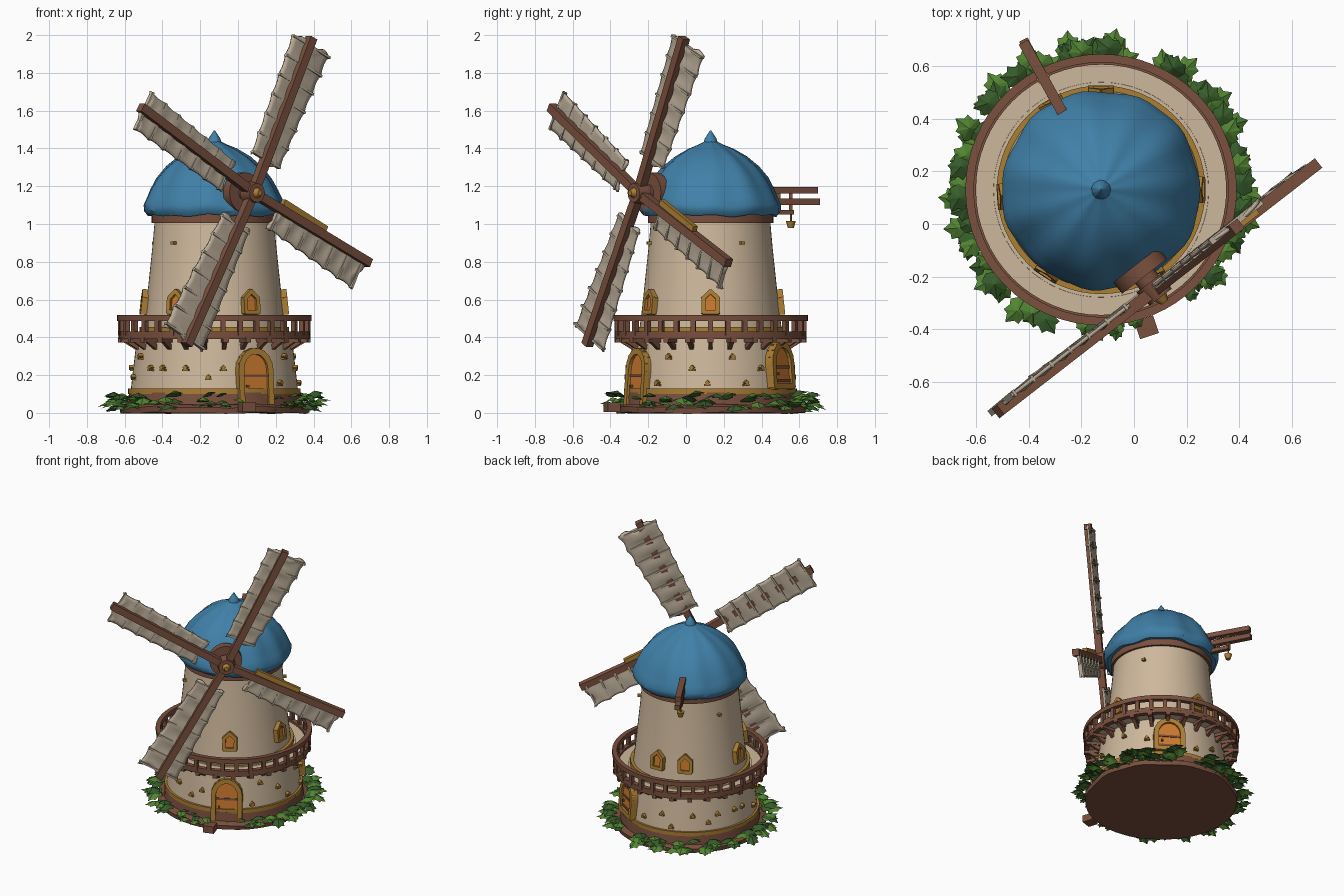
import bpy, bmesh, math, random
from mathutils import Matrix, Vector

if "Cube" in bpy.data.objects:
    bpy.data.objects.remove(bpy.data.objects["Cube"])

random.seed(4)
CX, CY = -0.125, 0.13          # tower axis
R = math.radians


def mat(name, r, g, b):
    m = bpy.data.materials.new(name)
    m.diffuse_color = [(c / 255 / 12.92 if c < 11 else ((c / 255 + .055) / 1.055) ** 2.4) for c in (r, g, b)] + [1]
    m.use_nodes = True
    m.node_tree.nodes["Principled BSDF"].inputs["Base Color"].default_value = m.diffuse_color
    return m


PLASTER = mat("plaster", 206, 184, 156)
CANVAS = mat("canvas", 186, 172, 152)
BLUE = mat("roof blue", 64, 128, 168)
BROWN = mat("wood brown", 122, 80, 62)
OCHRE = mat("ochre trim", 172, 126, 52)
ORANGE = mat("door orange", 204, 122, 46)
GREEN = mat("leaf green", 82, 132, 50)
DARKGREEN = mat("dark leaf green", 54, 92, 42)


def finish(name, bm, material, smooth=None):
    bmesh.ops.recalc_face_normals(bm, faces=bm.faces)
    me = bpy.data.meshes.new(name)
    bm.to_mesh(me)
    bm.free()
    me.materials.append(material)
    ob = bpy.data.objects.new(name, me)
    bpy.context.collection.objects.link(ob)
    if smooth:
        bpy.ops.object.select_all(action='DESELECT')
        bpy.context.view_layer.objects.active = ob
        ob.select_set(True)
        bpy.ops.object.shade_smooth_by_angle(angle=R(smooth))
    return ob


def lathe(name, profile, material, segs=64, wobble=0, closed=False):
    """Revolve (radius, z) points around the tower axis."""
    bm = bmesh.new()
    rings = []
    for r, z in profile:
        ring = []
        for i in range(segs):
            a = 2 * math.pi * i / segs
            w = wobble * (math.sin(5 * a + 9 * z) + math.sin(11 * a + 1)) * min(1, r * 3)
            ring.append(bm.verts.new((CX + (r + w) * math.cos(a), CY + (r + w) * math.sin(a), z + w)))
        rings.append(ring)
    pairs = list(zip(rings, rings[1:])) + ([(rings[-1], rings[0])] if closed else [])
    for lo, hi in pairs:
        for i in range(segs):
            j = (i + 1) % segs
            bm.faces.new((lo[i], lo[j], hi[j], hi[i]))
    if not closed:
        bm.faces.new(rings[0])
        bm.faces.new(rings[-1])
    return finish(name, bm, material, 35)


def hoop(name, r0, r1, z0, z1, material):
    return lathe(name, [(r0, z0), (r1, z0), (r1, z1), (r0, z1)], material, closed=True)


def place(deg, r, z, lean=0):
    """Frame on the tower: X tangent, Y outward, Z up."""
    return (Matrix.Translation((CX, CY, 0)) @ Matrix.Rotation(R(deg - 90), 4, 'Z')
            @ Matrix.Translation((0, r, z)) @ Matrix.Rotation(R(lean), 4, 'X'))


def box(bm, m, loc, size):
    bmesh.ops.create_cube(bm, size=1, matrix=m @ Matrix.Translation(loc) @ Matrix.Diagonal((*size, 1)))


def beam(bm, p, q, w, d, m=Matrix(), side=(0, 1, 0)):
    """Bar from p to q, w wide, d deep along the 'side' direction."""
    p, q = Vector(p), Vector(q)
    z = (q - p).normalized()
    x = Vector(side).cross(z).normalized()
    f = Matrix((x, z.cross(x), z)).transposed().to_4x4()
    f.translation = (p + q) / 2
    box(bm, m @ f, (0, 0, 0), (w, d, (q - p).length))


def rod(bm, p, q, r0, r1, n=12):
    p, q = Vector(p), Vector(q)
    f = (q - p).to_track_quat('Z', 'Y').to_matrix().to_4x4()
    f.translation = (p + q) / 2
    bmesh.ops.create_cone(bm, cap_ends=True, segments=n, radius1=r0, radius2=r1, depth=(q - p).length, matrix=f)


def prism(bm, m, outline, y0, y1):
    a = [bm.verts.new(m @ Vector((x, y0, z))) for x, z in outline]
    b = [bm.verts.new(m @ Vector((x, y1, z))) for x, z in outline]
    bm.faces.new(a)
    bm.faces.new(b)
    for i in range(len(a)):
        j = (i + 1) % len(a)
        bm.faces.new((a[i], a[j], b[j], b[i]))


# Base, walls and trims
lathe("base_plinth", [(.50, 0), (.505, .03), (.485, .042)], BROWN, 48, .003)
lathe("base_course", [(.462, .03), (.455, .105)], BROWN, 48, .002)
lathe("lower_wall", [(.445, .1), (.436, .18), (.422, .3), (.408, .42)], PLASTER)
hoop("base_trim", .42, .457, .10, .128, OCHRE)
lathe("upper_wall", [(.382, .40), (.362, .56), (.345, .72), (.328, .88), (.314, 1.04)], PLASTER)
hoop("upper_trim", .35, .396, .41, .455, OCHRE)
hoop("eave_band", .29, .332, 1.005, 1.06, BROWN)
lathe("roof", [(.30, 1.05), (.355, 1.045), (.374, 1.07), (.376, 1.10), (.356, 1.14), (.338, 1.18), (.305, 1.24),
               (.255, 1.30), (.19, 1.355), (.12, 1.397), (.065, 1.42), (.036, 1.435), (.031, 1.452),
               (.016, 1.475), (.003, 1.495)], BLUE, 64, .004)

# Gallery: floor, rails, posts, brackets
hoop("gallery_floor", .36, .49, .395, .415, PLASTER)
hoop("gallery_floor_rim", .475, .508, .39, .43, BROWN)
hoop("gallery_handrail", .483, .515, .487, .518, BROWN)
bm = bmesh.new()
for i in range(34):
    box(bm, place(i * 360 / 34, .497, .455), (0, 0, 0), (.026, .026, .09))
finish("gallery_posts", bm, BROWN)
bm = bmesh.new()
for i in range(26):
    m = place(i * 360 / 26, 0, 0)
    box(bm, m, (0, .46, .385), (.03, .10, .026))
    beam(bm, (0, .41, .345), (0, .475, .385), .026, .022, m, (1, 0, 0))
finish("gallery_brackets", bm, BROWN)


# Arched doors and pointed windows
def opening(name, deg, r, z, lean, outline, bar, open_bottom):
    m = place(deg, r, z, lean)
    bm = bmesh.new()
    prism(bm, m, outline, -.05, .016)
    finish(name + "_panel", bm, ORANGE)
    bm = bmesh.new()
    n = len(outline)
    for i in range(n - 1 if open_bottom else n):
        p, q = Vector(outline[i]), Vector(outline[(i + 1) % n])
        e = (q - p).normalized() * bar * .25
        p, q = p - e, q + e
        beam(bm, (p.x, -.005, p.y), (q.x, -.005, q.y), bar, .075, m)
    finish(name + "_frame", bm, OCHRE)
    return m


def arch(w, h):
    return [(w, 0)] + [(w * math.cos(R(t)), h + w * 1.15 * math.sin(R(t))) for t in range(0, 181, 20)] + [(-w, 0)]


for name, deg, z, h in (("front_door", -61, .035, .19), ("rear_door", 57, .14, .12)):
    m = opening(name, deg, .438, z, 4, arch(.088, h), .032, name == "front_door")
    bm = bmesh.new()
    for k in (.25, .85):
        box(bm, m, (0, .018, h * k), (.15, .006, .014))
    box(bm, m, (.05, .022, h * .55), (.014, .014, .014))
    finish(name + "_straps", bm, BROWN)
for i, deg in enumerate((-123, -59, 0, 90, 120, 184)):
    opening("window_%d" % (i + 1), deg, .362, .53, 6,
            [(.038, 0), (.038, .075), (0, .112), (-.038, .075), (-.038, 0)], .022, False)
bm = bmesh.new()
box(bm, place(-71.7, .55, .03), (0, 0, 0), (.075, .07, .05))
finish("door_step", bm, BROWN)

# Small ochre studs on the walls
bm = bmesh.new()
for i in range(26):
    deg, z = i * 360 / 26 + random.uniform(-4, 4), random.choice((.16, .19, .24, .30))
    if min(abs(deg - 299), abs(deg - 57)) > 17:
        m = place(deg, .446 - .1 * (z - .1), z)
        box(bm, m @ Matrix.Rotation(R(45), 4, 'Y'), (0, 0, 0), (.02, .04, .02))
        box(bm, m, (0, 0, -.012), (.034, .03, .01))
for deg in (-75, 30, 160, 230):
    box(bm, place(deg, .333, .9), (0, 0, 0), (.022, .03, .016))
finish("wall_studs", bm, OCHRE)

# Leaf clumps around the base
leaf = [(0, 0), (.03, .0), (.05, .03), (.036, .048), (.04, .075), (.02, .078), (0, .105)]
leaf += [(-x, y) for x, y in leaf[-2:0:-1]]
leafbm = [bmesh.new(), bmesh.new()]
clumps = [(a, 1) for a in (84, 101, 118, 139, 160, 180, 200, 219, 239, 59, 40, 21, 2, -18)]
clumps += [(-35, .8), (-46, .5), (-82, .6), (-97, .7)]
for deg, s in clumps:
    for k in range(6):
        b = leafbm[k % 2]
        m = (place(deg + random.uniform(-7, 7), .475 + .02 * (k % 3), .02 + .013 * k)
             @ Matrix.Rotation(R((k - 2.5) * 24), 4, 'Z')
             @ Matrix.Rotation(R(random.uniform(-8, 32)), 4, 'X') @ Matrix.Scale(s, 4))
        pts = [b.verts.new(m @ Vector((x, y, -2.5 * x * x - 2 * y * y * (y > .07)))) for x, y in leaf]
        mid = b.verts.new(m @ Vector((0, .05, .014)))
        for i in range(len(pts)):
            b.faces.new((pts[i], pts[(i + 1) % len(pts)], mid))
for b in leafbm:
    for v in b.verts:
        v.co.z = max(v.co.z, .004)
finish("leaves_light", leafbm[0], GREEN)
finish("leaves_dark", leafbm[1], DARKGREEN)

# Rotor: frame with E sideways, Z up, N facing out
E, N, UP = Vector((.79, .613, 0)).normalized(), Vector((.613, -.79, 0)).normalized(), Vector((0, 0, 1))
HUB = Vector((.08, -.25, 1.165))
bm = bmesh.new()
rod(bm, HUB - N * .12, HUB - N * .065, .108, .108, 20)
finish("hub_plate", bm, BROWN, 35)
bm = bmesh.new()
rod(bm, HUB - N * .22, HUB + N * .02, .045, .045)
rod(bm, HUB - N * .035, HUB + N * .035, .062, .052)
finish("hub_axle", bm, BROWN, 35)
bm = bmesh.new()
rod(bm, HUB + N * .03, HUB + N * .06, .03, .015)
finish("hub_cap", bm, OCHRE, 35)

# Spars and canvas sails: (angle, length, clockwise width in/out, counter-clockwise width in/out)
SAILS = ((64.5, .91, .115, .165, .09, .11), (149, .88, .085, .115, .10, .115),
         (241, .92, .115, .165, .085, .12), (334.4, .86, .125, .165, 0, 0))
ROWS, COLS, PANELS = 24, 10, 6
for i, (deg, length, cw0, cw1, cc0, cc1) in enumerate(SAILS):
    A = E * math.cos(R(deg)) + UP * math.sin(R(deg))
    m = Matrix((A, N.cross(A), N)).transposed().to_4x4()
    m.translation = HUB
    bm = bmesh.new()
    beam(bm, (0, 0, 0), (length, 0, 0), .046, .046, m)
    finish("spar_%d" % (i + 1), bm, BROWN)
    bm, grid = bmesh.new(), []
    r0, r1 = .19, length - .03
    for j in range(ROWS + 1):
        f = j / ROWS
        puff = abs(math.sin(math.pi * f * PANELS))
        lo = -(cw0 + (cw1 - cw0) * f) * (1 - .07 * puff)
        hi = (cc0 + (cc1 - cc0) * f) * (1 - .07 * puff)
        row = []
        for k in range(COLS + 1):
            t = lo + (hi - lo) * k / COLS
            r = r0 + (r1 - r0) * f + .015 * math.sin(t * 40 + i) * (f > .9 or f < .1)
            z = -.008 - .012 * puff * math.sin(math.pi * k / COLS) - .8 * t * t
            row.append(bm.verts.new(m @ Vector((r, t, z))))
        grid.append(row)
    for a, b in zip(grid, grid[1:]):
        for k in range(COLS):
            bm.faces.new((a[k], a[k + 1], b[k + 1], b[k]))
    ob = finish("sail_%d" % (i + 1), bm, CANVAS, 40)
    mod = ob.modifiers.new("cloth", 'SOLIDIFY')
    mod.thickness, mod.offset = .014, 0
    # battens across the cloth
    bm = bmesh.new()
    for j in range(PANELS + 1):
        f = j / PANELS
        r = r0 + .01 + (r1 - r0 - .02) * f
        beam(bm, (r, -(cw0 + (cw1 - cw0) * f), -.018), (r, cc0 + (cc1 - cc0) * f, -.014), .012, .026, m, (0, 0, 1))
    finish("sail_battens_%d" % (i + 1), bm, CANVAS)
    if not cc0:   # bare side carries a short ochre plank
        bm = bmesh.new()
        beam(bm, (.2, .042, 0), (.52, .036, 0), .032, .03, m, (0, 0, 1))
        finish("spar_plank", bm, OCHRE)

# Rear tail beams with hanging weight
bm = bmesh.new()
beam(bm, (-.27, .42, 1.178), (-.42, .69, 1.178), .04, .034, Matrix(), (0, 0, 1))
beam(bm, (-.26, .40, 1.118), (-.42, .70, 1.118), .036, .034, Matrix(), (0, 0, 1))
beam(bm, (-.26, .40, 1.062), (-.345, .565, 1.062), .03, .026, Matrix(), (0, 0, 1))
for x, y in ((-.31, .49), (-.345, .555)):
    beam(bm, (x, y, 1.05), (x, y, 1.18), .02, .02)
finish("tail_beams", bm, BROWN)
bm = bmesh.new()
rod(bm, (-.345, .555, 1.06), (-.345, .555, 1.01), .005, .005, 8)
rod(bm, (-.345, .555, .98), (-.345, .555, 1.015), .016, .026, 10)
finish("tail_weight", bm, OCHRE, 35)
